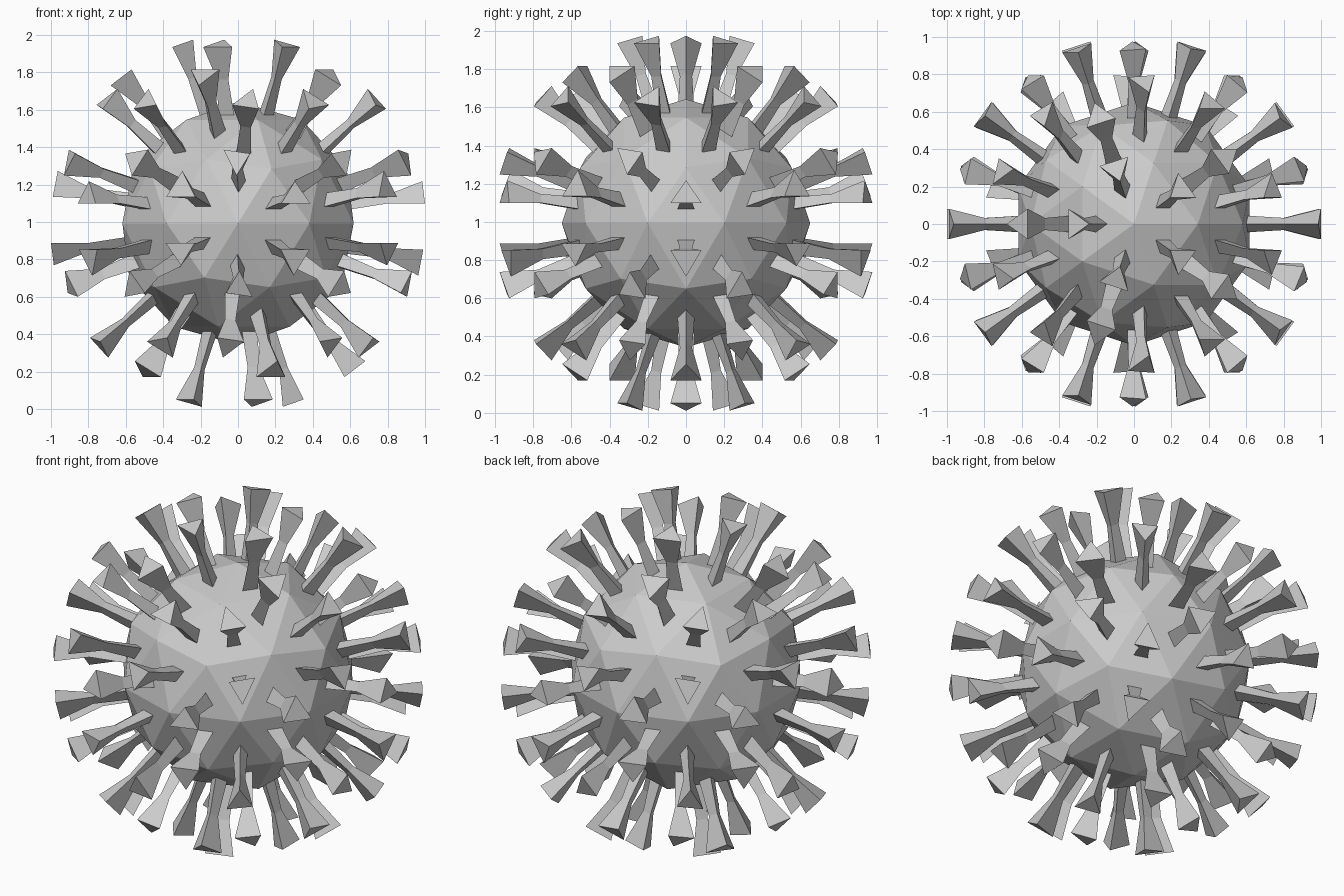
import bpy, bmesh

if "Cube" in bpy.data.objects:
    bpy.data.objects.remove(bpy.data.objects["Cube"])

R = 0.65          # body radius
CENTRE_Z = 0.993
# spike cross-sections: (height above face, scale relative to the body face)
RINGS = [(0.0, 0.22), (0.20, 0.16), (0.392, 0.405)]

bm = bmesh.new()
bmesh.ops.create_icosphere(bm, subdivisions=2, radius=R)
bm.normal_update()

# one three-sided flared spike grown from every body face
for face in list(bm.faces):
    c = face.calc_center_median()
    n = face.normal.copy()
    offsets = [v.co - c for v in face.verts]
    current = face
    for height, scale in RINGS:
        current = bmesh.ops.extrude_discrete_faces(bm, faces=[current])["faces"][0]
        for v, o in zip(current.verts, offsets):
            v.co = c + n * height + o * scale

bmesh.ops.translate(bm, verts=bm.verts, vec=(0, 0, CENTRE_Z))
bmesh.ops.recalc_face_normals(bm, faces=bm.faces)
mesh = bpy.data.meshes.new("spiked_ball")
bm.to_mesh(mesh)
bm.free()
bpy.context.collection.objects.link(bpy.data.objects.new("spiked_ball", mesh))
